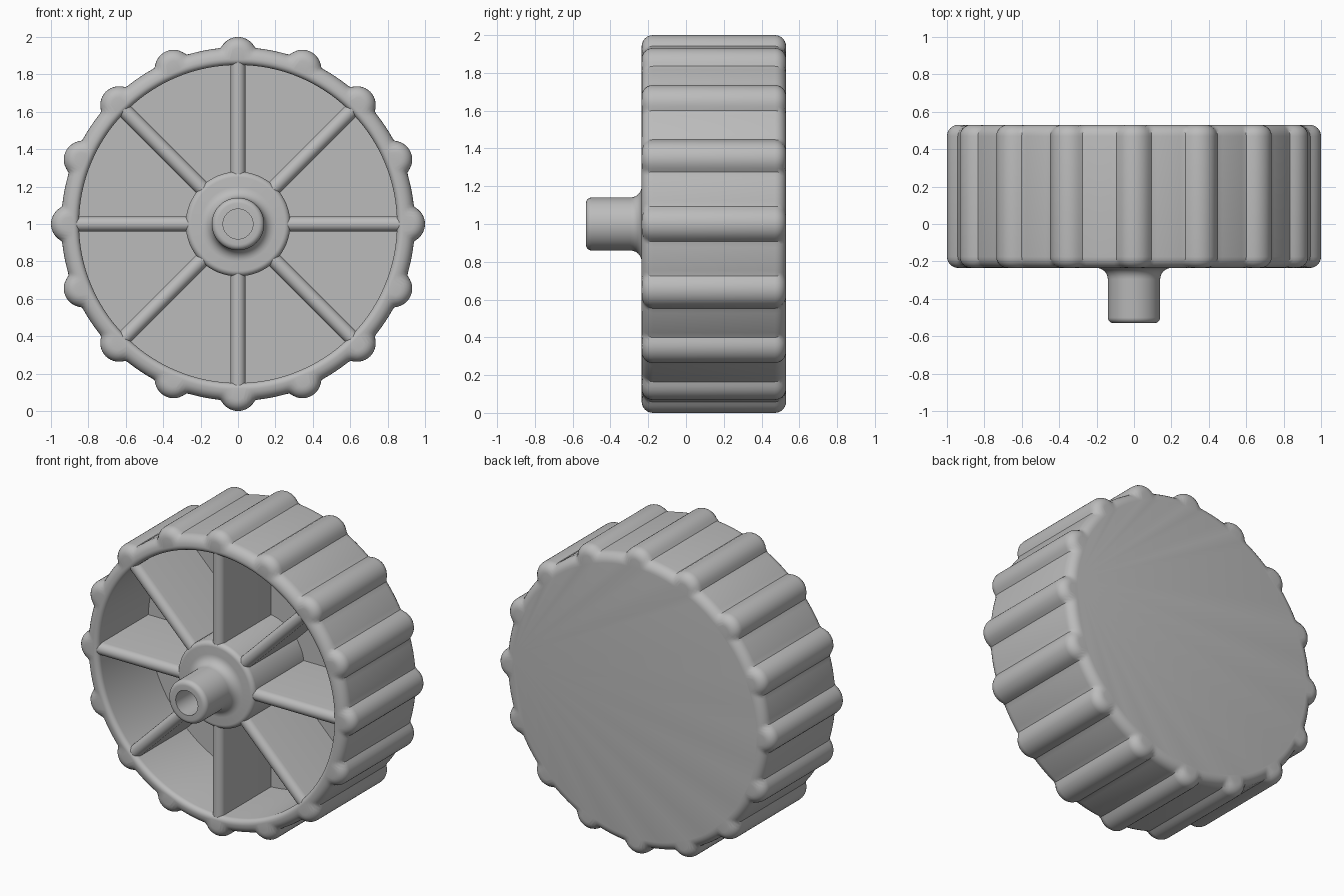
import bpy, bmesh, math
from mathutils import Matrix, Vector

cube = bpy.data.objects.get("Cube")
if cube:
    bpy.data.objects.remove(cube, do_unlink=True)

grey = bpy.data.materials.new("grey_plastic")
grey.use_nodes = True
colour = (0.5, 0.5, 0.5, 1)
grey.diffuse_color = colour
grey.node_tree.nodes["Principled BSDF"].inputs["Base Color"].default_value = colour

BACK, FRONT, FLOOR, TIP = 0.53, -0.235, 0.285, -0.53
AXIS_Z = 1.0
LOBES = 16


def finish(name, bm):
    bmesh.ops.recalc_face_normals(bm, faces=bm.faces)
    mesh = bpy.data.meshes.new(name)
    bm.to_mesh(mesh)
    bm.free()
    mesh.materials.append(grey)
    obj = bpy.data.objects.new(name, mesh)
    bpy.context.collection.objects.link(obj)
    bpy.ops.object.select_all(action="DESELECT")
    obj.select_set(True)
    bpy.context.view_layer.objects.active = obj
    bpy.ops.object.shade_smooth_by_angle(angle=math.radians(35))
    return obj


def arc(cr, cy, radius, start, end, steps=6):
    """Points (radius, y) along an arc in the profile plane, in degrees."""
    angles = [math.radians(start + (end - start) * i / steps) for i in range(steps + 1)]
    return [(cr + radius * math.cos(a), cy + radius * math.sin(a)) for a in angles]


def stack_rings(name, rings, segments):
    """Skin rings around the y axis; each ring is (radius function, y)."""
    bm = bmesh.new()
    loops = []
    for radius, y in rings:
        loop = []
        for i in range(segments):
            a = 2 * math.pi * i / segments
            r = radius(a)
            loop.append(bm.verts.new((r * math.cos(a), y, AXIS_Z + r * math.sin(a))))
        loops.append(loop)
    for low, high in zip(loops, loops[1:]):
        for i in range(segments):
            j = (i + 1) % segments
            bm.faces.new((low[i], low[j], high[j], high[i]))
    bm.faces.new(loops[0])
    bm.faces.new(loops[-1])
    return finish(name, bm)


def circle(r):
    return lambda a: r


def lobed(inset):
    """Round body with finger grips, offset inward by inset."""
    body, grip, centre, blend = 0.945 - inset, 0.1 - inset, 0.9, 0.012
    pitch = 2 * math.pi / LOBES

    def radius(a):
        d = (a + pitch / 2) % pitch - pitch / 2
        gap = grip ** 2 - (centre * math.sin(d)) ** 2
        bump = centre * math.cos(d) + math.sqrt(gap) if gap > 0 else 0
        h = max(blend - abs(body - bump), 0) / blend
        return max(body, bump) + h * h * blend / 4
    return radius


# Outer cup: back disc, rounded gripping wall, rim and pocket floor
ROUND = 0.06
edge = arc(0, 0, ROUND, 90, 0)
shell = [(lobed(ROUND - r), BACK - ROUND + y) for r, y in edge]
shell += [(lobed(ROUND - r), FRONT + ROUND - y) for r, y in reversed(edge)]
shell += [(circle(r), y) for r, y in arc(0.88, FRONT + 0.03, 0.03, 270, 180)]
shell.append((circle(0.85), FLOOR))
stack_rings("grip_cup", shell, LOBES * 24)

# Hub with a filleted, bored stem
hub = [(0.28, FLOOR + 0.01)]
hub += arc(0.25, FRONT + 0.03, 0.03, 0, -90)
hub += arc(0.2, FRONT - 0.06, 0.06, 90, 180)
hub += arc(0.11, TIP + 0.03, 0.03, 0, -90)
hub += [(0.08, TIP), (0.08, TIP + 0.22)]
stack_rings("hub_and_stem", [(circle(r), y) for r, y in hub], 64)

# Radial ribs with rounded front edges
HALF = 0.04
section = [(-HALF, FLOOR + 0.01)]
section += arc(0, FRONT + 0.005 + HALF, HALF, 180, 360, 10)
section.append((HALF, FLOOR + 0.01))
for k in range(8):
    bm = bmesh.new()
    face = bm.faces.new([bm.verts.new((0.25, y, x)) for x, y in section])
    ext = bmesh.ops.extrude_face_region(bm, geom=[face])
    moved = [v for v in ext["geom"] if isinstance(v, bmesh.types.BMVert)]
    bmesh.ops.translate(bm, vec=Vector((0.63, 0, 0)), verts=moved)
    place = Matrix.Translation((0, 0, AXIS_Z)) @ Matrix.Rotation(k * math.pi / 4, 4, "Y")
    bmesh.ops.transform(bm, matrix=place, verts=bm.verts)
    finish(f"rib_{k + 1}", bm)
